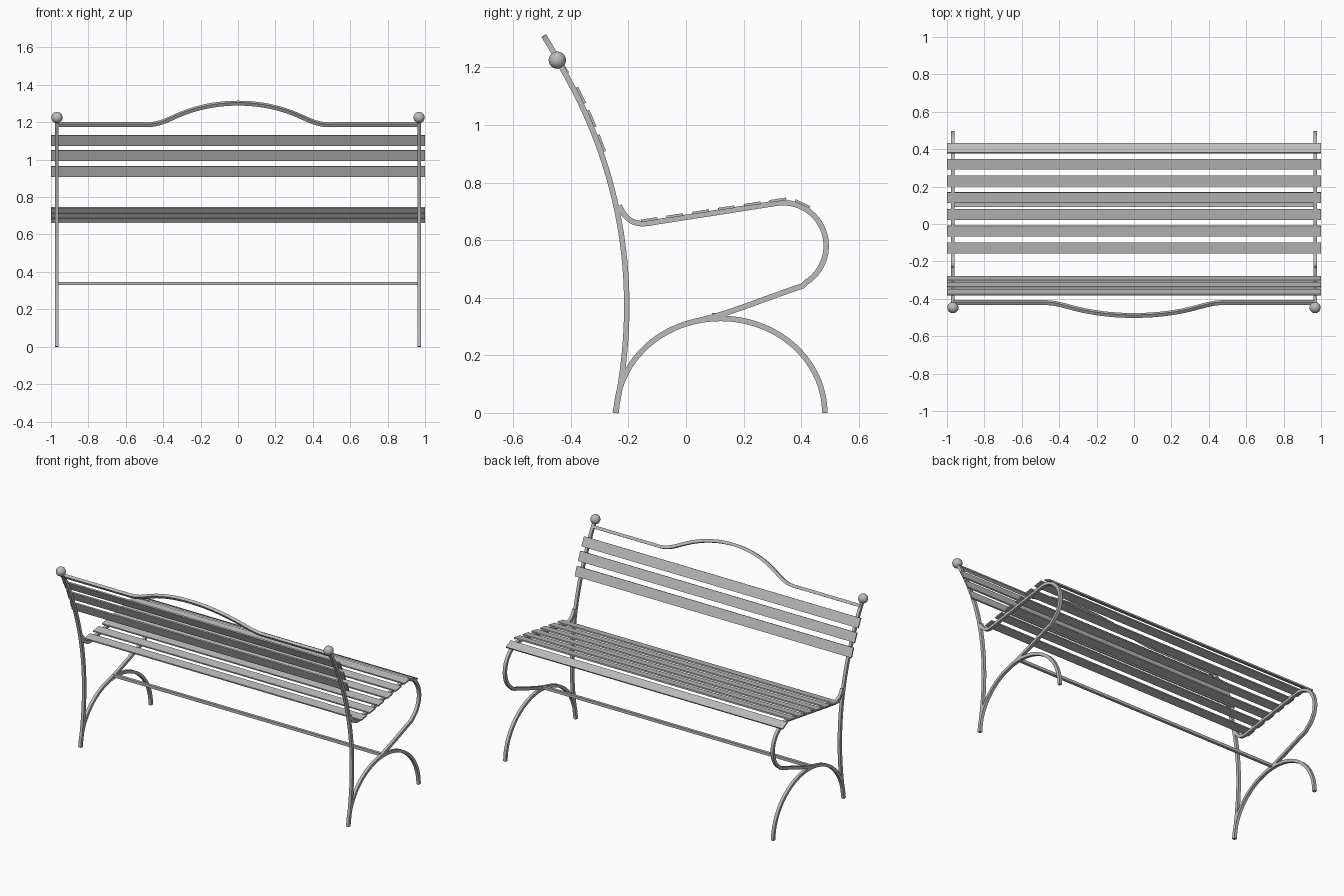
import bpy, bmesh
from math import cos, sin, radians, sqrt
from mathutils import Vector, Matrix
from mathutils.geometry import interpolate_bezier

if "Cube" in bpy.data.objects:
    bpy.data.objects.remove(bpy.data.objects["Cube"])

GREY = (0.5, 0.5, 0.5, 1)
metal = bpy.data.materials.new("grey_metal")
metal.use_nodes = True
metal.diffuse_color = GREY
metal.node_tree.nodes["Principled BSDF"].inputs["Base Color"].default_value = GREY

SIDE_X = 0.968   # side frame position
BAR = 0.019      # square bar thickness


def finish(name, bm):
    bmesh.ops.recalc_face_normals(bm, faces=bm.faces)
    mesh = bpy.data.meshes.new(name)
    bm.to_mesh(mesh)
    bm.free()
    mesh.materials.append(metal)
    obj = bpy.data.objects.new(name, mesh)
    bpy.context.collection.objects.link(obj)
    bpy.ops.object.select_all(action="DESELECT")
    obj.select_set(True)
    bpy.context.view_layer.objects.active = obj
    bpy.ops.object.shade_smooth_by_angle(angle=radians(35))
    return obj


def sweep(name, path, normal, size=BAR):
    """Square bar along a path lying in the plane with the given normal."""
    bm = bmesh.new()
    n = Vector(normal).normalized()
    rings = []
    for i, p in enumerate(path):
        tangent = path[min(i + 1, len(path) - 1)] - path[max(i - 1, 0)]
        side = tangent.cross(n).normalized()
        rings.append([bm.verts.new(p + (side * a + n * b) * size / 2)
                      for a, b in ((-1, -1), (1, -1), (1, 1), (-1, 1))])
    for r, s in zip(rings, rings[1:]):
        for k in range(4):
            j = (k + 1) % 4
            bm.faces.new((r[k], r[j], s[j], s[k]))
    bm.faces.new(rings[0])
    bm.faces.new(rings[-1])
    return finish(name, bm)


def slat(name, y, z, slope, width):
    """Flat board across the bench; slope is its (y, z) direction."""
    d = Vector((0, *slope)).normalized()
    n = Vector((1, 0, 0)).cross(d)
    bm = bmesh.new()
    bmesh.ops.create_cube(bm, size=1)
    turn = Matrix((Vector((1, 0, 0)), d, n)).transposed().to_4x4()
    bm.transform(Matrix.Translation((0, y, z)) @ turn @ Matrix.Diagonal((2, width, 0.009, 1)))
    return finish(name, bm)


def bezier(points, count=16):
    return interpolate_bezier(*[Vector(p) for p in points], count)


def yz(points):
    return [(0, *p) for p in points]


# Side frame paths, shared by both ends
post = bezier(yz([(-0.246, 0), (-0.16, 0.4), (-0.205, 0.825), (-0.447, 1.225)]), 40)
arch = [Vector((0, 0.12 - 0.362 * cos(radians(a)), 0.328 * sin(radians(a))))
        for a in range(0, 181, 5)]
seat_loop = bezier(yz([(-0.232, 0.72), (-0.21, 0.67), (-0.18, 0.651), (-0.13, 0.659)]))
seat_loop += [Vector((0, 0.337 + 0.15 * cos(radians(a)), 0.58 + 0.15 * sin(radians(a))))
              for a in range(98, -60, -6)]
seat_loop += bezier(yz([(0.405, 0.441), (0.3, 0.407), (0.16, 0.348), (0.05, 0.322)]))

for side, x in (("left", SIDE_X), ("right", -SIDE_X)):
    shift = Vector((x, 0, 0))
    for part, path in (("back_post", post), ("leg_arch", arch), ("seat_loop", seat_loop)):
        sweep(f"{side}_{part}", [p + shift for p in path], (1, 0, 0))
    # Ball finial on the post
    bm = bmesh.new()
    bmesh.ops.create_uvsphere(bm, u_segments=32, v_segments=16, radius=0.03)
    bm.transform(Matrix.Translation((x, -0.447, 1.225)))
    finish(f"{side}_finial", bm)

# Lower crossbar
sweep("crossbar", [Vector((x, 0.1, 0.338)) for x in (-SIDE_X, SIDE_X)], (0, 0, 1), 0.018)

# Top rail with a raised centre, in a plane leaning with the back
half = [(-SIDE_X, 1.187)]
for pts in ([(-0.51, 1.187), (-0.43, 1.183), (-0.39, 1.207), (-0.33, 1.233)],
            [(-0.33, 1.233), (-0.23, 1.278), (-0.12, 1.302), (0, 1.302)]):
    half += [(p.x, p.y) for p in bezier([(*q, 0) for q in pts])[:-1]]
outline = half + [(0, 1.302)] + [(-x, z) for x, z in reversed(half)]
rail = [Vector((x, -0.42 - 0.6 * (z - 1.187), z)) for x, z in outline]
sweep("top_rail", rail, (0, 1, 0.6))

# Back slats resting on the front of the posts
for i, z in enumerate((0.932, 1.017, 1.097)):
    k = min(range(1, len(post) - 1), key=lambda j: abs(post[j].z - z))
    t = (post[k + 1] - post[k - 1]).normalized()
    y = post[k].y + (z - post[k].z) * t.y / t.z
    slat(f"back_slat_{i + 1}", y + 0.013 * t.z, z - 0.013 * t.y, (t.y, t.z), 0.062)

# Seat slats on the straight run, plus one over the front curve
for i in range(6):
    y = -0.128 + i * 0.0895
    slat(f"seat_slat_{i + 1}", y, 0.671 + 0.152 * (y + 0.128), (1, 0.152), 0.058)
y, r = 0.405, 0.161
dy = y - 0.337
dz = sqrt(r * r - dy * dy)
slat("seat_slat_front", y, 0.58 + dz, (dz, -dy), 0.056)
